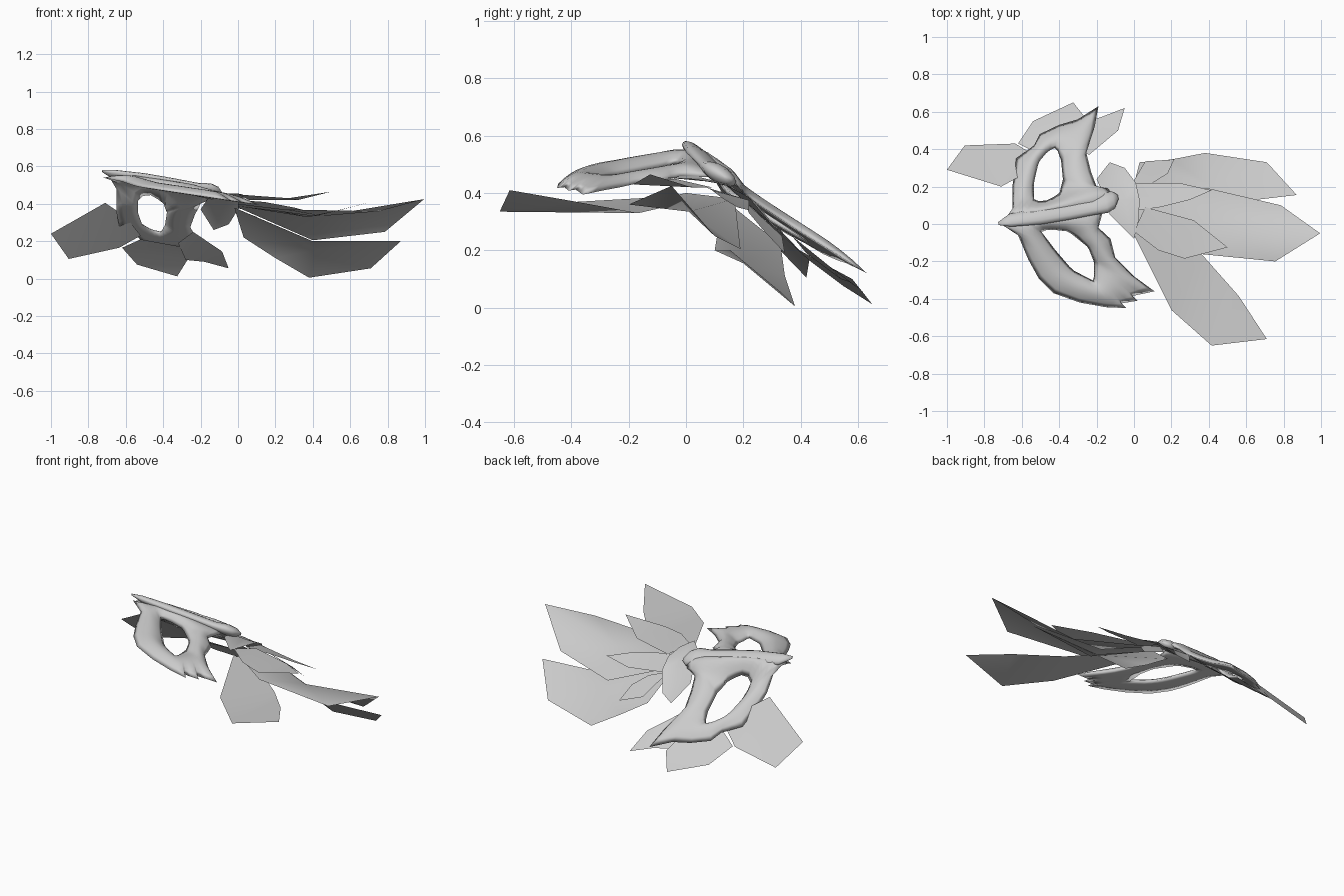
import bpy, bmesh, math
from mathutils import Vector

grey = bpy.data.materials.new("light_grey")
grey.diffuse_color = (0.6, 0.6, 0.6, 1)


def make_object(name, verts, faces):
    mesh = bpy.data.meshes.new(name)
    mesh.from_pydata(verts, [], faces)
    mesh.materials.append(grey)
    bm = bmesh.new()
    bm.from_mesh(mesh)
    bmesh.ops.recalc_face_normals(bm, faces=bm.faces)
    for f in bm.faces:
        f.smooth = True
    bm.to_mesh(mesh)
    bm.free()
    obj = bpy.data.objects.new(name, mesh)
    bpy.context.collection.objects.link(obj)
    return obj


def mask_height(x, y):
    """Two planes meeting along the brow-to-nose ridge."""
    front = 0.55 - 0.15 * (x + 0.7) + 0.08 * max(min(y, 0), -0.25)
    back = 0.43 - 0.645 * (y - 0.12) + 0.1 * (x + 0.53)
    t = (y - (0.025 + 0.2 * (x + 0.7))) / 0.09
    t = min(max(t, 0), 1)
    t = t * t * (3 - 2 * t)
    return front + (back - front) * t


def hole_point(loop, centre, target):
    """Where the ray from the eye centre to the target leaves the eye hole."""
    d = target - centre
    for a, b in zip(loop, loop[1:] + loop[:1]):
        e, w = b - a, a - centre
        den = d.cross(e)
        if abs(den) > 1e-9:
            t, s = w.cross(e) / den, w.cross(d) / den
            if t > 0 and -1e-6 <= s <= 1 + 1e-6:
                return centre + d * t
    return centre


def mask_half(name, outer, hole):
    """Rounded frame around one eye, with a flat back."""
    outer, hole = [Vector(p) for p in outer], [Vector(p) for p in hole]
    outer = [a.lerp(b, t) for a, b in zip(outer, outer[1:] + outer[:1]) for t in (0, 0.5)]
    n = len(outer)
    soft = outer[:]
    for _ in range(6):
        soft = [(soft[i - 1] + soft[i] * 2 + soft[(i + 1) % n]) / 4 for i in range(n)]
    centre = sum(hole, Vector((0, 0))) / len(hole)
    section = [(i / 8, -0.014 + 0.038 * math.sin(math.pi * i / 8) ** 0.8) for i in range(9)]
    section += [(0.7, -0.016), (0.3, -0.016)]
    verts, faces = [], []
    k = len(section)
    for o, s in zip(outer, soft):
        inner = hole_point(hole, centre, s)
        for t, h in section:
            p = o.lerp(s, min(1, 2 * t)).lerp(inner, t)
            verts.append((p.x, p.y, mask_height(p.x, p.y) + h))
    for i in range(n):
        for j in range(k):
            a, b = i * k, (i + 1) % n * k
            m = (j + 1) % k
            faces.append((a + j, a + m, b + m, b + j))
    make_object(name, verts, faces)


# Mask halves either side of the ridge
mask_half("mask_front_half",
          [(-0.72, 0.005), (-0.62, -0.06), (-0.565, -0.19), (-0.51, -0.29),
           (-0.43, -0.37), (-0.29, -0.42), (-0.15, -0.445), (-0.04, -0.45),
           (-0.07, -0.425), (0.02, -0.41), (-0.01, -0.385), (0.11, -0.36),
           (0.0, -0.28), (-0.1, -0.18), (-0.125, -0.08), (-0.19, -0.02),
           (-0.16, 0.09), (-0.25, 0.09), (-0.38, 0.07), (-0.5, 0.05), (-0.62, 0.03)],
          [(-0.5, -0.035), (-0.44, -0.03), (-0.35, -0.04), (-0.245, -0.125),
           (-0.215, -0.2), (-0.215, -0.305), (-0.33, -0.245), (-0.42, -0.14)])
mask_half("mask_back_half",
          [(-0.71, 0.0), (-0.65, 0.08), (-0.65, 0.2), (-0.63, 0.35),
           (-0.535, 0.42), (-0.505, 0.48), (-0.4, 0.53), (-0.3, 0.56),
           (-0.19, 0.63), (-0.21, 0.52), (-0.255, 0.38), (-0.23, 0.28),
           (-0.2, 0.2), (-0.14, 0.19), (-0.1, 0.14), (-0.15, 0.08),
           (-0.25, 0.07), (-0.4, 0.05), (-0.55, 0.03)],
          [(-0.535, 0.12), (-0.535, 0.22), (-0.51, 0.33), (-0.46, 0.39),
           (-0.415, 0.41), (-0.39, 0.34), (-0.38, 0.24), (-0.4, 0.16), (-0.47, 0.125)])


# Raised ridge with a knob at the nose end: (x, y, z, radius)
ridge = [(-0.725, 0.002, 0.575, 0.008), (-0.66, 0.02, 0.555, 0.034),
         (-0.5, 0.045, 0.528, 0.046), (-0.35, 0.07, 0.502, 0.046),
         (-0.22, 0.095, 0.477, 0.046), (-0.15, 0.115, 0.467, 0.055),
         (-0.11, 0.13, 0.457, 0.045), (-0.085, 0.145, 0.45, 0.012)]
verts, faces, n = [], [], 12
for x, y, z, r in ridge:
    for i in range(n):
        a = math.tau * i / n
        verts.append((x - 0.2 * r * math.cos(a), y + r * math.cos(a),
                      z + r * (0.65 * math.sin(a) - 0.4 * math.cos(a))))
for s in range(len(ridge) - 1):
    for i in range(n):
        j = (i + 1) % n
        faces.append((s * n + i, s * n + j, s * n + n + j, s * n + n + i))
faces += [tuple(range(n)), tuple(range(len(verts) - n, len(verts)))]
make_object("ridge", verts, faces)


def feather(name, outline, middle=None):
    """Thin sheet: outline starts at the base; a fan round the middle or a zig-zag."""
    n = len(outline)
    if middle:
        make_object(name, outline + [middle], [(i, (i + 1) % n, n) for i in range(n)])
        return
    i, j, faces, left = 0, n - 1, [], True
    while j - i > 1:
        if left:
            faces.append((i, i + 1, j))
            i += 1
        else:
            faces.append((i, j - 1, j))
            j -= 1
        left = not left
    make_object(name, outline, faces)


# Large feathers on the nose side
feather("large_feather_front",
        [(-0.02, -0.02, 0.39), (0.2, -0.46, 0.365), (0.415, -0.65, 0.335),
         (0.71, -0.615, 0.41), (0.56, -0.385, 0.37), (0.365, -0.165, 0.33),
         (0.05, 0.05, 0.38)])
feather("large_feather_middle",
        [(0.0, 0.0, 0.40), (0.25, -0.15, 0.37), (0.755, -0.2, 0.36),
         (0.995, -0.05, 0.425), (0.785, 0.1, 0.25), (0.4, 0.19, 0.205),
         (0.0, 0.17, 0.38)], (0.45, 0.01, 0.335))
feather("large_feather_back",
        [(-0.02, 0.13, 0.38), (0.4, 0.1, 0.2),
         (0.87, 0.155, 0.2), (0.71, 0.33, 0.055), (0.38, 0.38, 0.005),
         (0.2, 0.345, 0.11), (0.03, 0.33, 0.22)], (0.42, 0.2, 0.155))

# Small feathers layered on top
feather("small_feather_front",
        [(0.0, -0.04, 0.45), (0.13, -0.14, 0.44), (0.27, -0.185, 0.43),
         (0.5, -0.125, 0.465), (0.32, 0.02, 0.42), (0.06, 0.09, 0.42)])
feather("small_feather_middle",
        [(0.0, 0.07, 0.42), (0.14, 0.09, 0.41), (0.3, 0.13, 0.38),
         (0.415, 0.18, 0.35), (0.24, 0.22, 0.34), (0.0, 0.22, 0.375)])
feather("small_feather_back",
        [(-0.02, 0.2, 0.375), (0.1, 0.22, 0.33), (0.18, 0.27, 0.27),
         (0.215, 0.345, 0.19), (0.06, 0.335, 0.25)])

# Fan joining the feathers to the mask
feather("feather_base",
        [(-0.13, 0.05, 0.455), (0.0, -0.08, 0.455), (0.025, 0.02, 0.45),
         (0.03, 0.13, 0.43), (0.01, 0.22, 0.385), (-0.05, 0.3, 0.29),
         (-0.13, 0.33, 0.26), (-0.2, 0.24, 0.37), (-0.16, 0.15, 0.43)],
        (-0.05, 0.13, 0.435))

# Feathers behind the brow
feather("brow_feather_left",
        [(-0.52, 0.36, 0.23), (-0.635, 0.43, 0.165), (-0.905, 0.42, 0.105),
         (-1.0, 0.29, 0.24), (-0.71, 0.2, 0.405), (-0.6, 0.26, 0.33)])
feather("brow_feather_middle",
        [(-0.52, 0.38, 0.21), (-0.62, 0.43, 0.165), (-0.54, 0.55, 0.075),
         (-0.325, 0.65, 0.012), (-0.27, 0.58, 0.1), (-0.3, 0.45, 0.17)])
feather("brow_feather_right",
        [(-0.32, 0.42, 0.19), (-0.28, 0.54, 0.1), (-0.18, 0.57, 0.09),
         (-0.05, 0.62, 0.055), (-0.085, 0.5, 0.145), (-0.24, 0.37, 0.25)])
